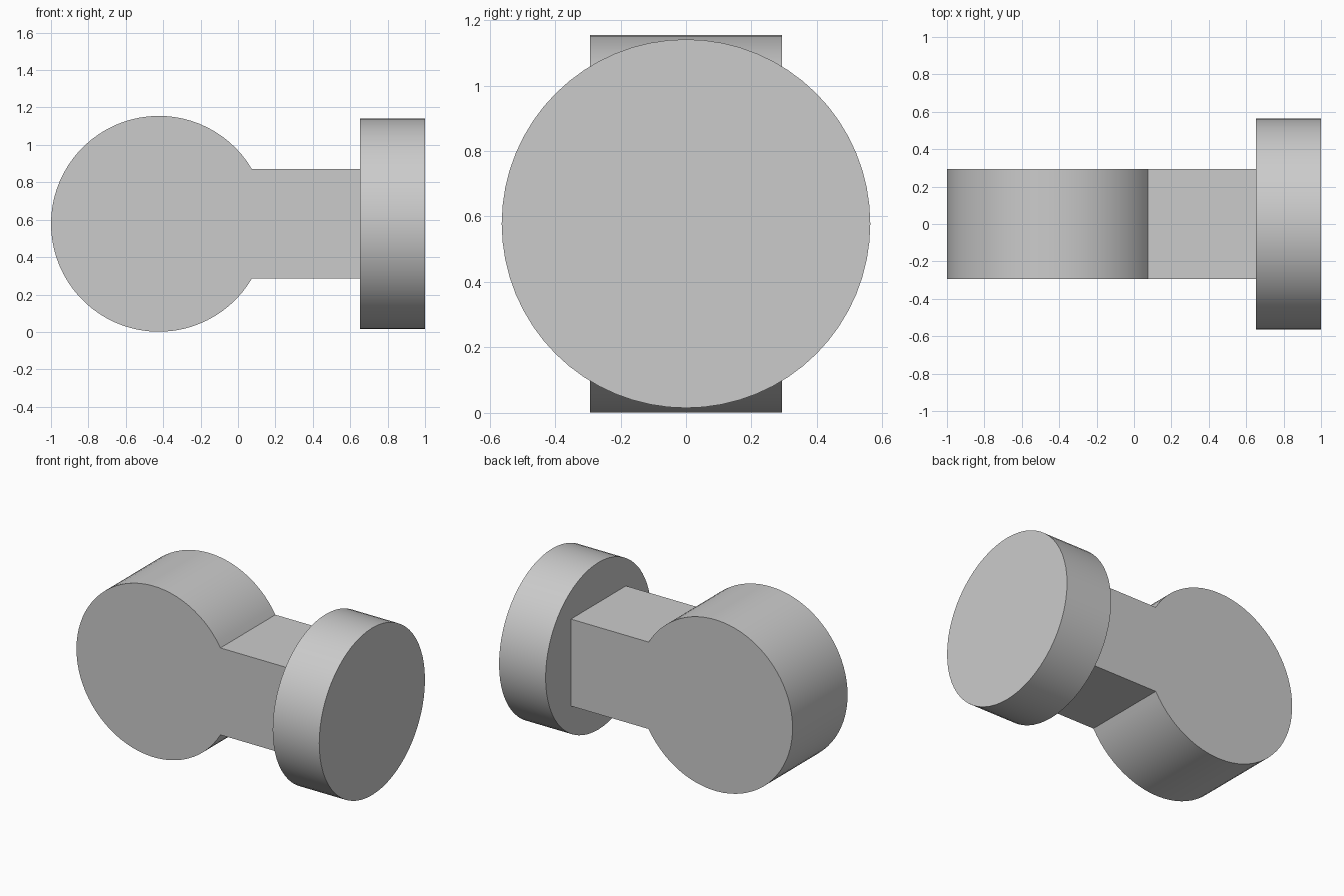
import bpy, bmesh, math
from mathutils import Vector

cube = bpy.data.objects.get("Cube")
if cube:
    bpy.data.objects.remove(cube, do_unlink=True)

grey = bpy.data.materials.new("plain grey")
grey.use_nodes = True
colour = (0.6, 0.6, 0.6, 1)
grey.diffuse_color = colour
grey.node_tree.nodes["Principled BSDF"].inputs["Base Color"].default_value = colour

MID = 0.578          # height of the shared axis
LOBE_R = 0.577       # radius of the rounded lobe
LOBE_X = LOBE_R - 1
HALF = 0.293         # half width of the square stem
DISC_R = 0.563
DISC_X = 0.653       # inner face of the disc


def extrude_profile(name, points, offset):
    """Fill a closed outline and extrude it into a solid part."""
    bm = bmesh.new()
    face = bm.faces.new([bm.verts.new(p) for p in points])
    ext = bmesh.ops.extrude_face_region(bm, geom=[face], use_keep_orig=True)
    verts = [v for v in ext["geom"] if isinstance(v, bmesh.types.BMVert)]
    bmesh.ops.translate(bm, verts=verts, vec=Vector(offset))
    bmesh.ops.recalc_face_normals(bm, faces=bm.faces)
    mesh = bpy.data.meshes.new(name)
    bm.to_mesh(mesh)
    bm.free()
    mesh.materials.append(grey)
    obj = bpy.data.objects.new(name, mesh)
    bpy.context.collection.objects.link(obj)
    bpy.ops.object.select_all(action="DESELECT")
    obj.select_set(True)
    bpy.context.view_layer.objects.active = obj
    bpy.ops.object.shade_smooth_by_angle(angle=math.radians(30))
    return obj


# Rounded lobe and square stem as one keyhole outline
start = math.asin(HALF / LOBE_R)
steps = 64
outline = []
for i in range(steps + 1):
    a = start + (2 * math.pi - 2 * start) * i / steps
    outline.append((LOBE_X + LOBE_R * math.cos(a), -HALF, MID + LOBE_R * math.sin(a)))
outline += [(DISC_X, -HALF, MID - HALF), (DISC_X, -HALF, MID + HALF)]
extrude_profile("lobe_and_stem", outline, (0, 2 * HALF, 0))

# Round disc on the end of the stem
sides = 64
rim = [(DISC_X, DISC_R * math.cos(2 * math.pi * i / sides),
        MID + DISC_R * math.sin(2 * math.pi * i / sides)) for i in range(sides)]
extrude_profile("end_disc", rim, (1 - DISC_X, 0, 0))
